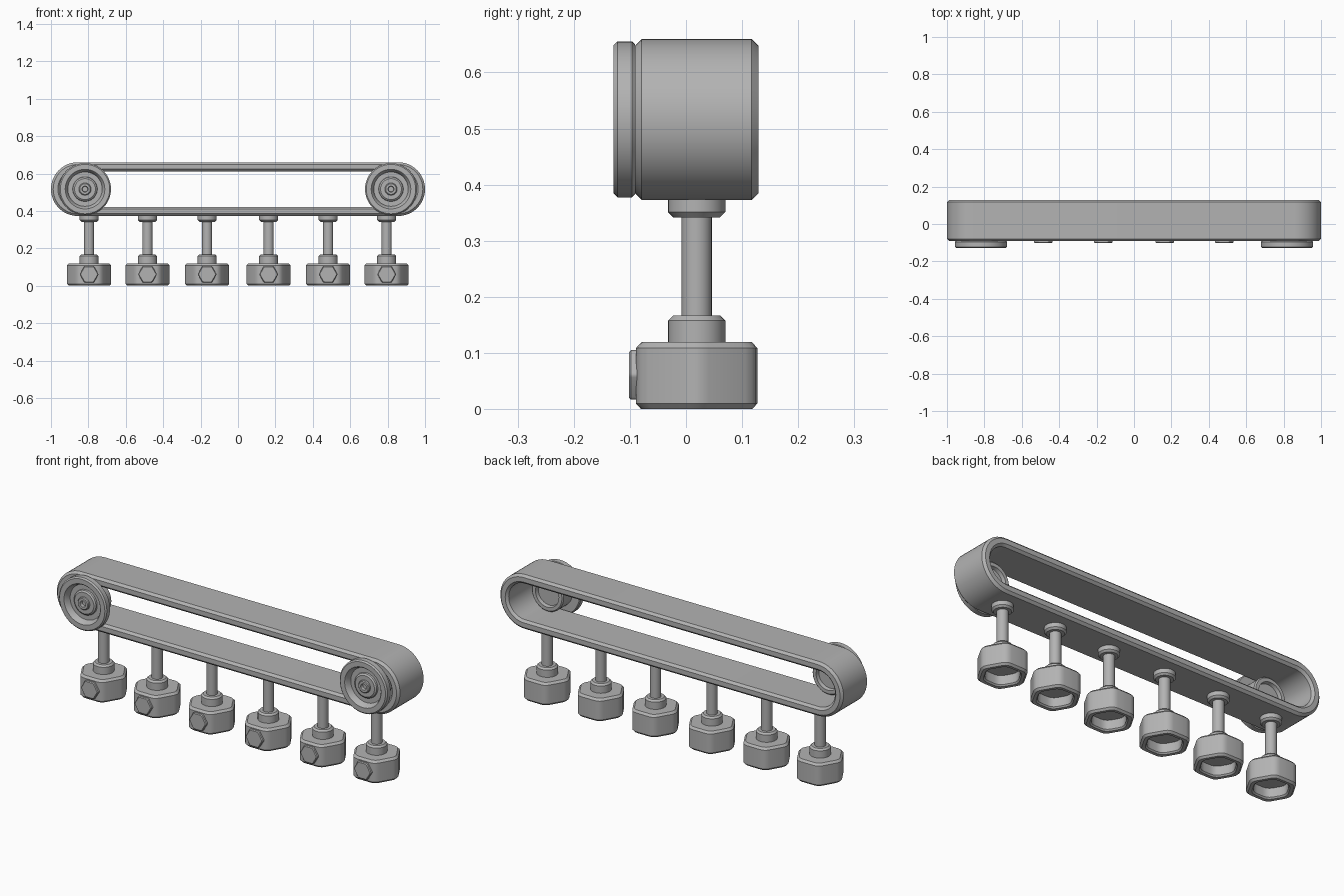
import bpy, bmesh
from math import sin, cos, pi, radians

if "Cube" in bpy.data.objects:
    bpy.data.objects.remove(bpy.data.objects["Cube"])

YC = 0.019          # depth centre of belt and hangers
ZC = 0.5165         # height of the belt axis

grey = bpy.data.materials.new("dark_grey")
grey.diffuse_color = (0.45, 0.45, 0.45, 1)
grey.use_nodes = True
grey.node_tree.nodes["Principled BSDF"].inputs["Base Color"].default_value = grey.diffuse_color


def finish(name, rings, close_v=False, cap=True):
    """Skin a list of equal-length closed rings into one mesh object."""
    bm = bmesh.new()
    vs = [[bm.verts.new(p) for p in r] for r in rings]
    n, m = len(vs[0]), len(vs)
    for j in range(m if close_v else m - 1):
        a, b = vs[j], vs[(j + 1) % m]
        for i in range(n):
            k = (i + 1) % n
            bm.faces.new((a[i], a[k], b[k], b[i]))
    if cap and not close_v:
        bm.faces.new(vs[0])
        bm.faces.new(vs[-1])
    bmesh.ops.recalc_face_normals(bm, faces=bm.faces)
    me = bpy.data.meshes.new(name)
    bm.to_mesh(me)
    bm.free()
    me.materials.append(grey)
    ob = bpy.data.objects.new(name, me)
    bpy.context.collection.objects.link(ob)
    bpy.ops.object.select_all(action='DESELECT')
    ob.select_set(True)
    bpy.context.view_layer.objects.active = ob
    bpy.ops.object.shade_smooth_by_angle(angle=radians(25))
    return ob


def lathe_z(name, x, y, profile, n=32):
    return finish(name, [[(x + r * cos(2 * pi * i / n), y + r * sin(2 * pi * i / n), z)
                          for i in range(n)] for r, z in profile])


def lathe_y(name, x, z, profile, n=48):
    return finish(name, [[(x + r * cos(2 * pi * i / n), y, z + r * sin(2 * pi * i / n))
                          for i in range(n)] for r, y in profile])


def hexagon(flat, cut):
    """Hexagon outline with softened corners; flat = half width across flats."""
    R = flat / cos(pi / 6)
    c = [(R * cos(pi / 3 * i), R * sin(pi / 3 * i)) for i in range(6)]
    pts = []
    for i in range(6):
        p, a, b = c[i], c[i - 1], c[(i + 1) % 6]
        s = [p[k] + (a[k] - p[k]) * cut for k in (0, 1)]
        e = [p[k] + (b[k] - p[k]) * cut for k in (0, 1)]
        for t in (0, 1 / 3, 2 / 3, 1):
            pts.append(tuple((1 - t) ** 2 * s[k] + 2 * t * (1 - t) * p[k] + t * t * e[k]
                             for k in (0, 1)))
    return pts


# Belt: chamfered section swept around a stadium path
def stadium(r, y, n=24):
    pts = []
    for side, start in ((1, -pi / 2), (-1, pi / 2)):
        for i in range(n + 1):
            a = start + pi * i / n
            pts.append((side * 0.8565 + r * cos(a), y, ZC + r * sin(a)))
    return pts


y0, y1, ro, ri, c = -0.091, 0.129, 0.1435, 0.095, 0.012
section = [(ro, y0 + c), (ro, y1 - c), (ro - c, y1), (ri + c, y1),
           (ri, y1 - c), (ri, y0 + c), (ri + c, y0), (ro - c, y0)]
finish("belt", [stadium(r, y) for r, y in section], close_v=True)

# Pulley wheels: dished front with hub, barrel reaching back inside the belt
wheel = [(0.014, -0.108), (0.016, -0.124), (0.028, -0.124), (0.032, -0.120), (0.033, -0.112),
         (0.056, -0.112), (0.064, -0.106), (0.066, -0.098), (0.092, -0.098), (0.100, -0.122),
         (0.106, -0.129), (0.132, -0.129), (0.139, -0.122), (0.139, -0.096), (0.134, -0.091),
         (0.092, -0.091), (0.092, -0.018), (0.086, -0.012), (0.068, -0.012), (0.064, -0.03),
         (0.014, -0.03)]
for side, x in (("left", -0.818), ("right", 0.818)):
    lathe_y("wheel_" + side, x, ZC, wheel)

# Hangers: collars, stem, hollow hex foot and front bolt head
for k, x in enumerate((-0.796, -0.484, -0.165, 0.164, 0.482, 0.795)):
    lathe_z(f"upper_collar_{k}", x, YC, [(0.042, 0.342), (0.051, 0.351), (0.051, 0.38)])
    lathe_z(f"stem_{k}", x, YC, [(0.027, 0.15), (0.027, 0.36)])
    lathe_z(f"lower_collar_{k}", x, YC, [(0.051, 0.112), (0.051, 0.158), (0.042, 0.167)])
    foot = [(0.078, 0.055, 0.3), (0.078, 0.008, 0.3), (0.084, 0.001, 0.27), (0.099, 0.0, 0.2),
            (0.108, 0.010, 0.2), (0.108, 0.109, 0.2), (0.098, 0.120, 0.2)]
    finish(f"foot_{k}", [[(x + px, YC + py, z) for px, py in hexagon(f, cut)]
                         for f, z, cut in foot])
    bolt = [(0.044, -0.085), (0.044, -0.098), (0.040, -0.102)]
    finish(f"bolt_{k}", [[(x + px, y, 0.061 + pz) for px, pz in hexagon(f, 0.1)]
                         for f, y in bolt])
